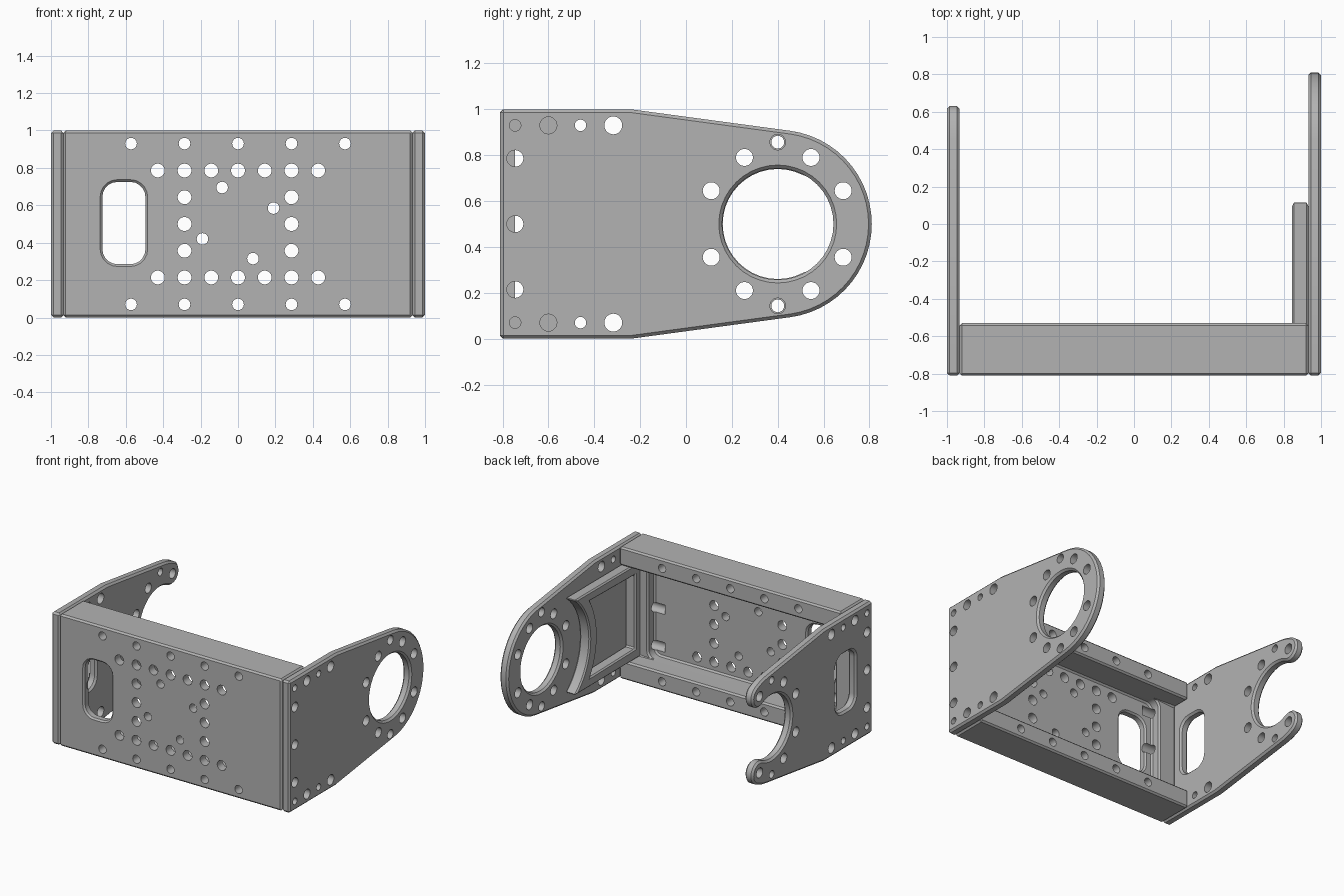
import bpy, bmesh
from math import cos, sin, radians
from mathutils import Vector

if "Cube" in bpy.data.objects:
    bpy.data.objects.remove(bpy.data.objects["Cube"], do_unlink=True)

grey = bpy.data.materials.new("machined grey")
grey.use_nodes = True
GREY = (0.45, 0.45, 0.45, 1)
grey.diffuse_color = GREY
grey.node_tree.nodes["Principled BSDF"].inputs["Base Color"].default_value = GREY

FRONT, BACK, WALL, SIDE, RIB = -0.81, -0.53, 0.14, 0.932, -0.665
BORE = (0.4, 0.5)          # bore centre in y, z
TIP = (0.545, 0.79)        # centre of the rounded jaw tip


def arc(c, r, a0, a1, n):
    steps = [radians(a0 + (a1 - a0) * i / n) for i in range(n + 1)]
    return [(c[0] + r * cos(a), c[1] + r * sin(a)) for a in steps]


def circle(c, r, n=24):
    return arc(c, r, 0, 360, n)[:-1]


def rect(a0, a1, b0, b1, r=0):
    if not r:
        return [(a0, b0), (a1, b0), (a1, b1), (a0, b1)]
    corners = [(a1 - r, b1 - r), (a0 + r, b1 - r), (a0 + r, b0 + r), (a1 - r, b0 + r)]
    return [p for i, c in enumerate(corners) for p in arc(c, r, 90 * i, 90 * i + 90, 5)]


def solid(name, parts):
    """One object from prisms given as (outline, axis, low, high)."""
    bm = bmesh.new()
    for pts, axis, lo, hi in parts:
        place = (lambda a, b: (lo, a, b)) if axis == "x" else (lambda a, b: (a, lo, b))
        face = bm.faces.new([bm.verts.new(place(*p)) for p in pts])
        new = bmesh.ops.extrude_face_region(bm, geom=[face])["geom"]
        move = Vector((hi - lo, 0, 0)) if axis == "x" else Vector((0, hi - lo, 0))
        bmesh.ops.translate(bm, vec=move, verts=[v for v in new if isinstance(v, bmesh.types.BMVert)])
    bmesh.ops.recalc_face_normals(bm, faces=bm.faces)
    me = bpy.data.meshes.new(name)
    bm.to_mesh(me)
    bm.free()
    me.materials.append(grey)
    ob = bpy.data.objects.new(name, me)
    bpy.context.collection.objects.link(ob)
    return ob


def activate(ob):
    bpy.ops.object.select_all(action="DESELECT")
    ob.select_set(True)
    bpy.context.view_layer.objects.active = ob


def cut(ob, parts):
    cutter = solid("cutter", parts)
    cutter.hide_render = True
    mod = ob.modifiers.new("cut", "BOOLEAN")
    mod.operation, mod.solver, mod.object = "DIFFERENCE", "EXACT", cutter
    activate(ob)
    bpy.ops.object.modifier_apply(modifier=mod.name)
    bpy.data.objects.remove(cutter, do_unlink=True)


def chamfer(ob, width=0.014):
    mod = ob.modifiers.new("chamfer", "BEVEL")
    mod.width, mod.segments, mod.use_clamp_overlap = width, 1, False
    mod.limit_method, mod.angle_limit = "ANGLE", radians(50)
    activate(ob)
    bpy.ops.object.modifier_apply(modifier=mod.name)


def finish(ob):
    activate(ob)
    bpy.ops.object.shade_smooth_by_angle(angle=radians(25))


def mirror_z(points):
    return points + [(y, 1 - z) for y, z in points]


# Front channel: tray with thick top and bottom walls and low end ribs
channel = solid("front_channel", [(rect(-SIDE, SIDE, 0, 1), "y", FRONT, BACK)])
cut(channel, [(rect(-1.2, 1.2, WALL, 1 - WALL), "y", RIB, 0)])
cut(channel, [(rect(-0.785, 0.785, WALL, 1 - WALL, 0.06), "y", -0.745, -0.6)])
cut(channel, [(rect(-0.725, -0.495, 0.285, 0.725, 0.08), "y", -1, 0)])
chamfer(channel, 0.012)

# Channel holes: edge rows, bolt pattern, diagonal set
step = 0.143
edge_row = mirror_z([(2 * step * i, 0.93) for i in range(-2, 3)])
pattern = mirror_z([(step * i, 0.786) for i in range(-3, 4)])
pattern += [(s * 2 * step, 0.5 + step * k) for s in (-1, 1) for k in (-1, 0, 1)]
diagonal = [(-0.085, 0.695), (0.19, 0.585), (-0.19, 0.42), (0.08, 0.315)]
cut(channel, [(circle(p, r), "y", -1, 0)
              for pts, r in ((edge_row, 0.031), (pattern, 0.037), (diagonal, 0.031)) for p in pts])

# Holes shared by the end plates and the channel ends
end_holes = [((-0.745, z), 0.036) for z in (0.786, 0.5, 0.214)]
blind = [(p, 0.025) for p in mirror_z([(-0.745, 0.93)])]
blind += [(p, 0.037) for p in mirror_z([(-0.6, 0.93)])]
for lo, hi in ((-1.1, -0.7), (0.7, 1.1)):
    cut(channel, [(circle(p, r), "x", lo, hi) for p, r in end_holes])
    cut(channel, [(circle(p, r), "x", lo * 1.2 if lo < 0 else 0.84, hi * 1.2 if hi > 0 else -0.84)
                  for p, r in blind])
finish(channel)

plate_holes = end_holes + blind
plate_holes += [(p, 0.025) for p in mirror_z([(-0.46, 0.93)])]
plate_holes += [(p, 0.039) for p in mirror_z([(-0.317, 0.93)])]
plate_holes += [(p, 0.037) for p in mirror_z([(0.255, 0.79), (0.11, 0.645), TIP])]
jaw_holes = plate_holes + [(p, 0.028) for p in mirror_z([(0.4, 0.857)])]
ring_holes = plate_holes + [(p, 0.034) for p in mirror_z([(0.4, 0.857)])]
ring_holes += [(p, 0.037) for p in mirror_z([(0.685, 0.645)])]

base = [(-0.24, 1), (FRONT, 1), (FRONT, 0), (-0.24, 0)]

# Left end plate with a closed bore
ring_plate = solid("ring_end_plate", [(base + arc(BORE, 0.41, -82, 82, 26), "x", SIDE, 1)])
cut(ring_plate, [(circle(BORE, 0.243, 40), "x", 0.5, 1.5)])
chamfer(ring_plate)
cut(ring_plate, [(circle(p, r), "x", 0.5, 1.5) for p, r in ring_holes])
finish(ring_plate)

# Right end plate with an open jaw and a window
tip_angle = 63.4
lower_tip = (TIP[0], 1 - TIP[1])
jaw = base + arc(BORE, 0.41, -82, -tip_angle, 3)
jaw += arc(lower_tip, 0.085, -tip_angle, 180 - tip_angle, 12)[1:]
jaw += arc(BORE, 0.24, 360 - tip_angle, tip_angle, 26)[1:]
jaw += arc(TIP, 0.085, tip_angle - 180, tip_angle, 12)[1:]
jaw += arc(BORE, 0.41, tip_angle, 82, 3)[1:]
jaw_plate = solid("jaw_end_plate", [(jaw, "x", -1, -SIDE)])
cut(jaw_plate, [(rect(-0.61, -0.37, 0.285, 0.725, 0.08), "x", -1.5, -0.5)])
chamfer(jaw_plate)
cut(jaw_plate, [(circle(p, r), "x", -1.5, -0.5) for p, r in jaw_holes])
finish(jaw_plate)

# Stiffening frame inside the left plate, hollowed around the bore ring
frame = solid("stiffening_frame", [(rect(RIB, 0.125, WALL, 1 - WALL), "x", 0.845, SIDE)])
cut(frame, [(circle(BORE, 0.455, 48), "x", 0.5, 1.5)])
pocket_arc = arc(BORE, 0.545, 212, 148, 12)
cut(frame, [([(-0.6, 0.78), (-0.6, 0.22)] + pocket_arc, "x", 0.5, 1.5)])
chamfer(frame, 0.01)
finish(frame)
